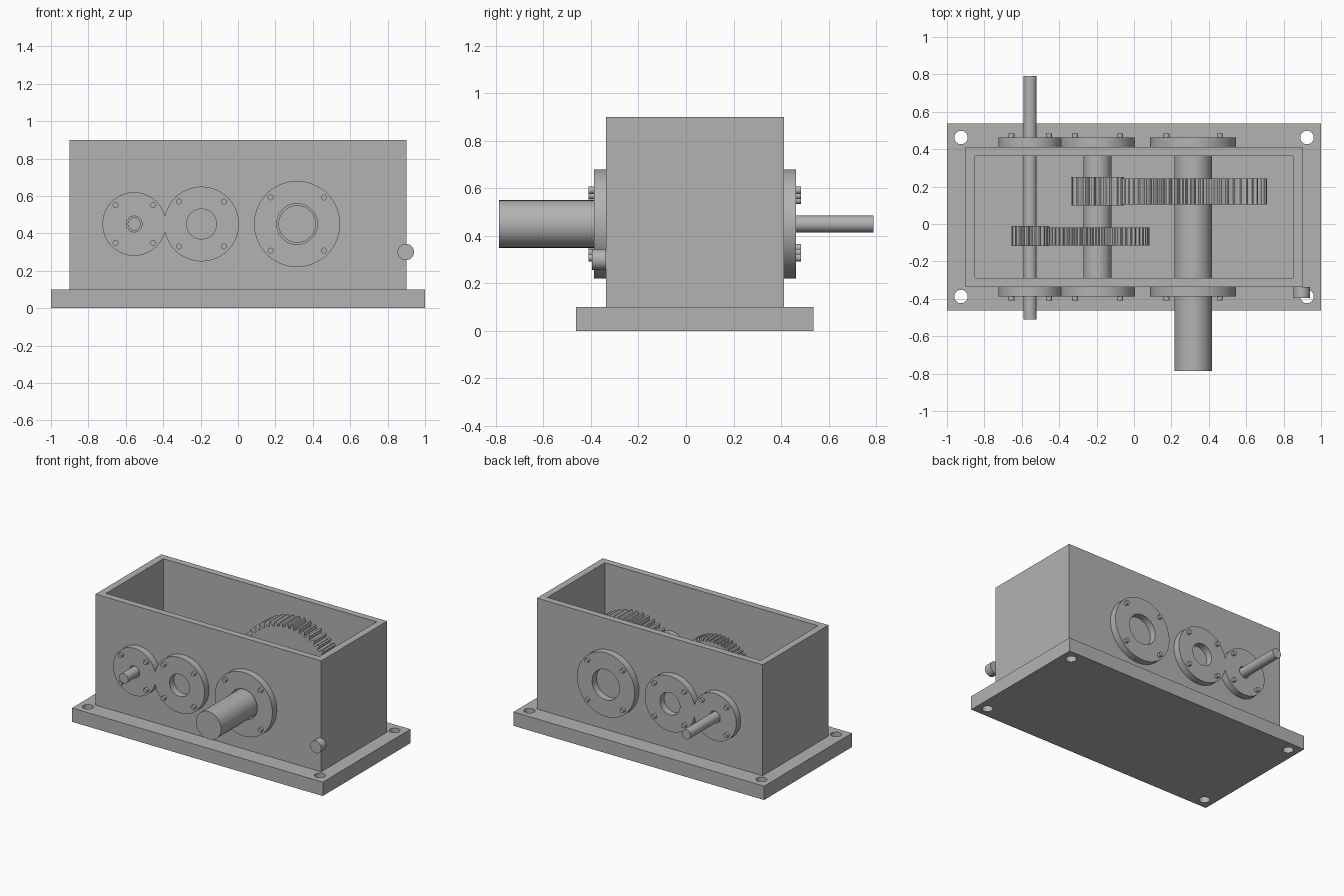
import bpy, bmesh, math

if "Cube" in bpy.data.objects:
    bpy.data.objects.remove(bpy.data.objects["Cube"])

CY = 0.0375            # middle of the housing in y
AXIS_Z = 0.45          # height of all shaft axes
WALL = 0.375           # half depth of the housing
SHAFT_X = {"input": -0.555, "middle": -0.195, "output": 0.316}

grey = bpy.data.materials.new("plain grey")
grey.diffuse_color = (0.45, 0.45, 0.45, 1)
grey.use_nodes = True
grey.node_tree.nodes["Principled BSDF"].inputs["Base Color"].default_value = grey.diffuse_color


def circle(x, z, r, n=64):
    return [(x + r * math.cos(2 * math.pi * i / n),
             z + r * math.sin(2 * math.pi * i / n)) for i in range(n)]


def prism(name, outline, lo, hi, axis="y"):
    """Extrude an outline along y (outline is x,z) or along z (outline is x,y)."""
    bm = bmesh.new()
    place = (lambda p, t: (p[0], t, p[1])) if axis == "y" else (lambda p, t: (p[0], p[1], t))
    a = [bm.verts.new(place(p, lo)) for p in outline]
    b = [bm.verts.new(place(p, hi)) for p in outline]
    n = len(outline)
    bm.faces.new(a)
    bm.faces.new(b)
    for i in range(n):
        j = (i + 1) % n
        bm.faces.new((a[i], a[j], b[j], b[i]))
    bmesh.ops.recalc_face_normals(bm, faces=bm.faces)
    mesh = bpy.data.meshes.new(name)
    bm.to_mesh(mesh)
    bm.free()
    mesh.materials.append(grey)
    ob = bpy.data.objects.new(name, mesh)
    bpy.context.collection.objects.link(ob)
    return ob


def box(name, x, y0, y1, z0, z1):
    return prism(name, [(-x, y0), (x, y0), (x, y1), (-x, y1)], z0, z1, "z")


def activate(ob):
    bpy.ops.object.select_all(action="DESELECT")
    ob.select_set(True)
    bpy.context.view_layer.objects.active = ob


def combine(ob, tool, operation):
    activate(ob)
    mod = ob.modifiers.new("combine", "BOOLEAN")
    mod.operation, mod.solver, mod.object = operation, "EXACT", tool
    bpy.ops.object.modifier_apply(modifier=mod.name)
    bpy.data.objects.remove(tool, do_unlink=True)


def smooth(ob):
    activate(ob)
    bpy.ops.object.shade_smooth_by_angle(angle=math.radians(30))


def rod(name, x, r, y0, y1, z=AXIS_Z, n=64):
    ob = prism(name, circle(x, z, r, n), y0, y1)
    smooth(ob)
    return ob


def gear(name, x, module, teeth, y0, y1, phase=0.0):
    pitch = module * teeth / 2
    step = 2 * math.pi / teeth
    # one tooth: root, flank, tip, flank, root
    tooth = [(-0.32, -1.25), (-0.25, 0), (-0.13, 1), (0.13, 1), (0.25, 0), (0.32, -1.25)]
    pts = []
    for i in range(teeth):
        for s, h in tooth:
            a = (i + s + phase) * step
            r = pitch + h * module
            pts.append((x + r * math.cos(a), AXIS_Z + r * math.sin(a)))
    return prism(name, pts, y0, y1)


# Open housing on a foot plate
housing = box("housing", 1.0, CY - 0.5, CY + 0.5, 0, 0.1)
combine(housing, box("walls", 0.9, CY - WALL, CY + WALL, 0.05, 0.9), "UNION")
combine(housing, box("cavity", 0.85, CY - 0.327, CY + 0.327, 0.05, 1.0), "DIFFERENCE")
for x in (-0.925, 0.925):
    for y in (CY - 0.425, CY + 0.425):
        combine(housing, prism("foot_hole", circle(x, y, 0.036, 32), -0.1, 0.2, "z"), "DIFFERENCE")
smooth(housing)

# Bearing flanges and their screws, front and back
#          axis       radius bore  screw offset
FLANGES = [("input", 0.17, 0.042, 0.10),
           ("middle", 0.20, 0.08, 0.12),
           ("output", 0.23, 0.109, 0.142)]
for side, s in (("front", -1), ("back", 1)):
    def span(a, b):
        return sorted((CY + s * a, CY + s * b))
    plates = {}
    for key, r, bore, off in FLANGES:
        x = SHAFT_X[key]
        plates[key] = prism(f"{side}_{key}_flange", circle(x, AXIS_Z, r), *span(WALL, 0.425))
        for dx in (-off, off):
            for dz in (-off, off):
                rod(f"{side}_{key}_screw", x + dx, 0.0155, *span(0.42, 0.447), z=AXIS_Z + dz, n=24)
    combine(plates["input"], plates.pop("middle"), "UNION")
    plates["input"].name = f"{side}_twin_flange"
    for key, r, bore, off in FLANGES:
        plate = plates["output" if key == "output" else "input"]
        combine(plate, prism("bore", circle(SHAFT_X[key], AXIS_Z, bore), *span(0.3, 0.5)), "DIFFERENCE")
    for plate in plates.values():
        smooth(plate)

# Shafts
rod("input_shaft", SHAFT_X["input"], 0.035, -0.51, 0.79)
rod("middle_shaft", SHAFT_X["middle"], 0.075, CY - 0.37, CY + 0.37)
rod("output_shaft", SHAFT_X["output"], 0.1, -0.787, CY + 0.37)

# Two meshing gear pairs
gear("input_pinion", SHAFT_X["input"], 0.01, 18, -0.118, -0.012)
gear("middle_wheel", SHAFT_X["middle"], 0.01, 54, -0.115, -0.02, 0.5)
gear("middle_pinion", SHAFT_X["middle"], 0.01417, 18, 0.10, 0.25)
gear("output_wheel", SHAFT_X["output"], 0.01417, 54, 0.103, 0.243, 0.5)

# Drain plug at the front corner
rod("drain_plug", 0.897, 0.044, -0.395, CY - WALL, z=0.3, n=32)
